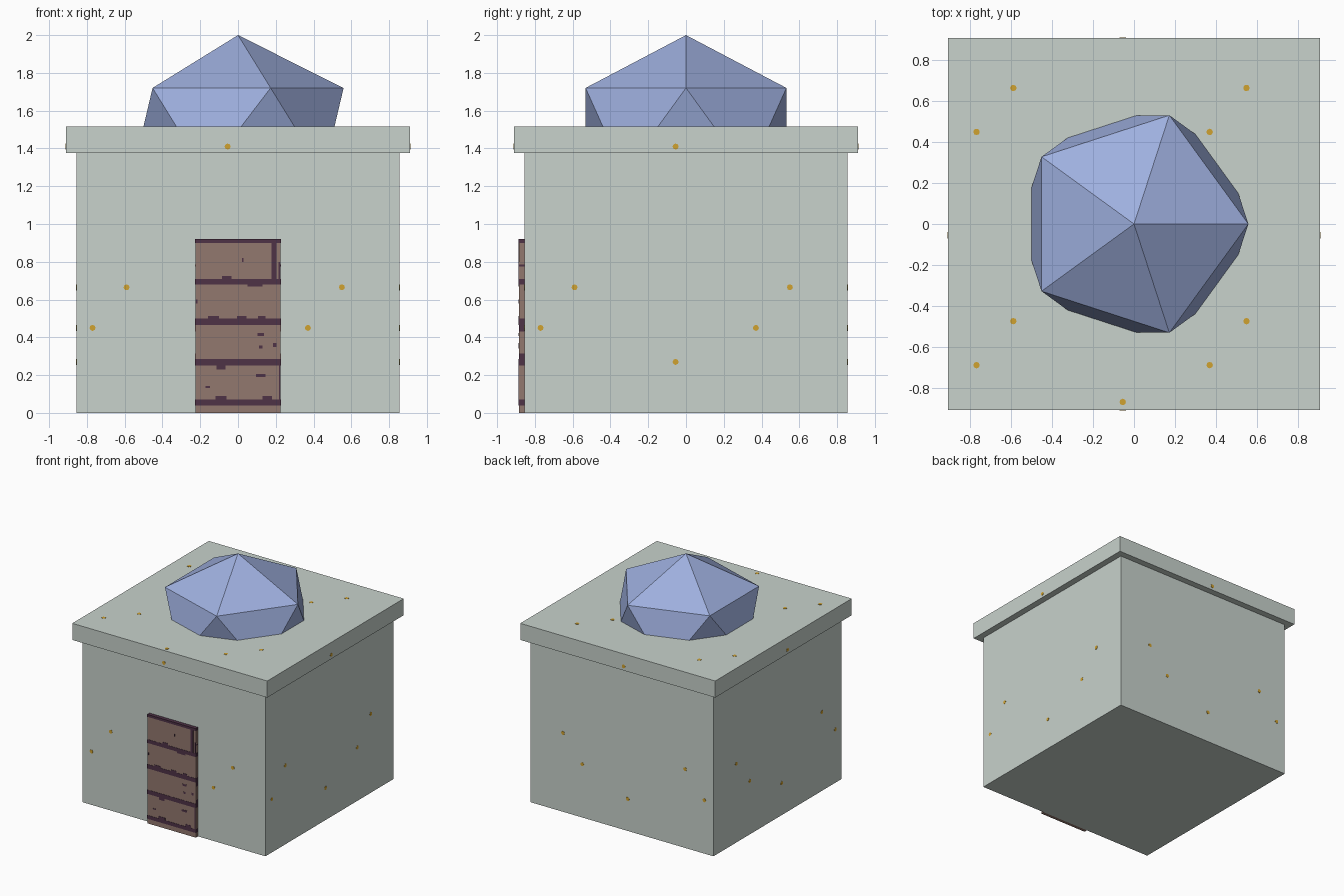
import bpy, bmesh
from mathutils import Matrix, Vector

if "Cube" in bpy.data.objects:
    bpy.data.objects.remove(bpy.data.objects["Cube"])


def material(name, rgb):
    """Flat colour given as 0-255 sRGB, stored as linear."""
    lin = [(c / 255 / 12.92) if c < 10 else ((c / 255 + 0.055) / 1.055) ** 2.4 for c in rgb]
    m = bpy.data.materials.new(name)
    m.diffuse_color = (*lin, 1)
    m.use_nodes = True
    m.node_tree.nodes["Principled BSDF"].inputs["Base Color"].default_value = m.diffuse_color
    return m


STONE = material("pale_stone", (200, 210, 204))
BLUE = material("dome_blue", (158, 175, 222))
WOOD = material("door_brown", (146, 120, 110))
DARK = material("dark_plum", (78, 50, 70))
GOLD = material("gold", (208, 162, 48))


def finish(bm, name, mat):
    me = bpy.data.meshes.new(name)
    bm.to_mesh(me)
    bm.free()
    me.materials.append(mat)
    ob = bpy.data.objects.new(name, me)
    bpy.context.collection.objects.link(ob)
    return ob


def add_box(bm, x0, x1, y0, y1, z0, z1):
    size = Matrix.Diagonal((x1 - x0, y1 - y0, z1 - z0, 1))
    centre = Matrix.Translation(((x0 + x1) / 2, (y0 + y1) / 2, (z0 + z1) / 2))
    bmesh.ops.create_cube(bm, size=1, matrix=centre @ size)


def box(name, mat, *bounds):
    bm = bmesh.new()
    add_box(bm, *bounds)
    return finish(bm, name, mat)


# Walls and roof slab
W, R, EAVE, TOP = 0.855, 0.91, 1.375, 1.515
box("walls", STONE, -W, W, -W, W, 0, EAVE)
box("roof_slab", STONE, -R, R, -R, R, EAVE, TOP)

# Faceted dome: squashed icosahedron sunk into the slab
bm = bmesh.new()
bmesh.ops.create_icosphere(bm, subdivisions=1, radius=1,
                           matrix=Matrix.Translation((0, 0, 1.494)) @ Matrix.Diagonal((0.625, 0.625, 0.506, 1)))
finish(bm, "dome", BLUE)

# Door
DX, DY, DZ, E = 0.225, -0.884, 0.918, 0.002
box("door", WOOD, -DX, DX, DY, -W + 0.01, 0, DZ)

# Dark joints wrapping the front and sides of the door
bm = bmesh.new()
for z0, z1 in ((0.04, 0.07), (0.25, 0.285), (0.465, 0.5), (0.68, 0.71), (0.9, 0.92)):
    add_box(bm, -DX - E, DX + E, DY - E, -W + 0.01, z0, z1)
finish(bm, "door_joints", DARK)

# Extra dark wear on both door edges
bm = bmesh.new()
for side in (-1, 1):
    for z0, z1 in ((0.285, 0.315), (0.43, 0.465), (0.775, 0.785)):
        x = side * DX
        add_box(bm, x - E, x + E, DY, -W + 0.01, z0, z1)
finish(bm, "door_edge_wear", DARK)

# Chips and upright joint on the door front: centre x, centre z, width, height
chips = [(0.19, 0.805, 0.025, 0.19), (0.22, 0.75, 0.01, 0.1), (0.22, 0.17, 0.008, 0.2),
         (-0.09, 0.08, 0.06, 0.02), (0.155, 0.08, 0.05, 0.02), (-0.09, 0.24, 0.05, 0.02),
         (-0.13, 0.506, 0.06, 0.015), (0.02, 0.506, 0.05, 0.015), (0.125, 0.506, 0.04, 0.015),
         (0.09, 0.675, 0.08, 0.014), (-0.06, 0.718, 0.05, 0.016), (0.12, 0.415, 0.035, 0.016),
         (0.12, 0.35, 0.02, 0.016), (0.195, 0.36, 0.02, 0.02), (0.12, 0.197, 0.05, 0.016),
         (-0.16, 0.138, 0.025, 0.01), (-0.22, 0.59, 0.012, 0.02), (0.025, 0.81, 0.008, 0.02)]
bm = bmesh.new()
for x, z, w, h in chips:
    add_box(bm, x - w / 2, x + w / 2, DY - E, DY + E, z - h / 2, z + h / 2)
finish(bm, "door_chips", DARK)

# Gold studs: one pattern repeated every 1.14 units on each face
PERIOD = 1.14
PATTERN = ((-0.59, 0.665), (-0.77, 0.45), (-0.055, 0.27))
bm = bmesh.new()


def stud(pos, normal):
    turn = Vector((0, 0, 1)).rotation_difference(Vector(normal)).to_matrix().to_4x4()
    bmesh.ops.create_cone(bm, cap_ends=True, segments=8, radius1=0.016, radius2=0.016, depth=0.004,
                          matrix=Matrix.Translation(pos) @ turn)


for u0, v0 in PATTERN:
    for i in (0, 1):
        for j in (-1, 0, 1):
            u, v = u0 + i * PERIOD, v0 + j * PERIOD
            if u > W:
                continue
            if 0 < v < TOP:                       # upright faces
                d = R if v > EAVE else W
                for s in (-1, 1):
                    if not (s < 0 and abs(u) < DX and v < DZ):
                        stud((u, s * d, v), (0, s, 0))
                    stud((s * d, u, v), (s, 0, 0))
            if abs(v) < R and u * u + v * v > 0.3:  # roof top outside the dome
                stud((u, v, TOP), (0, 0, 1))
finish(bm, "gold_studs", GOLD)
